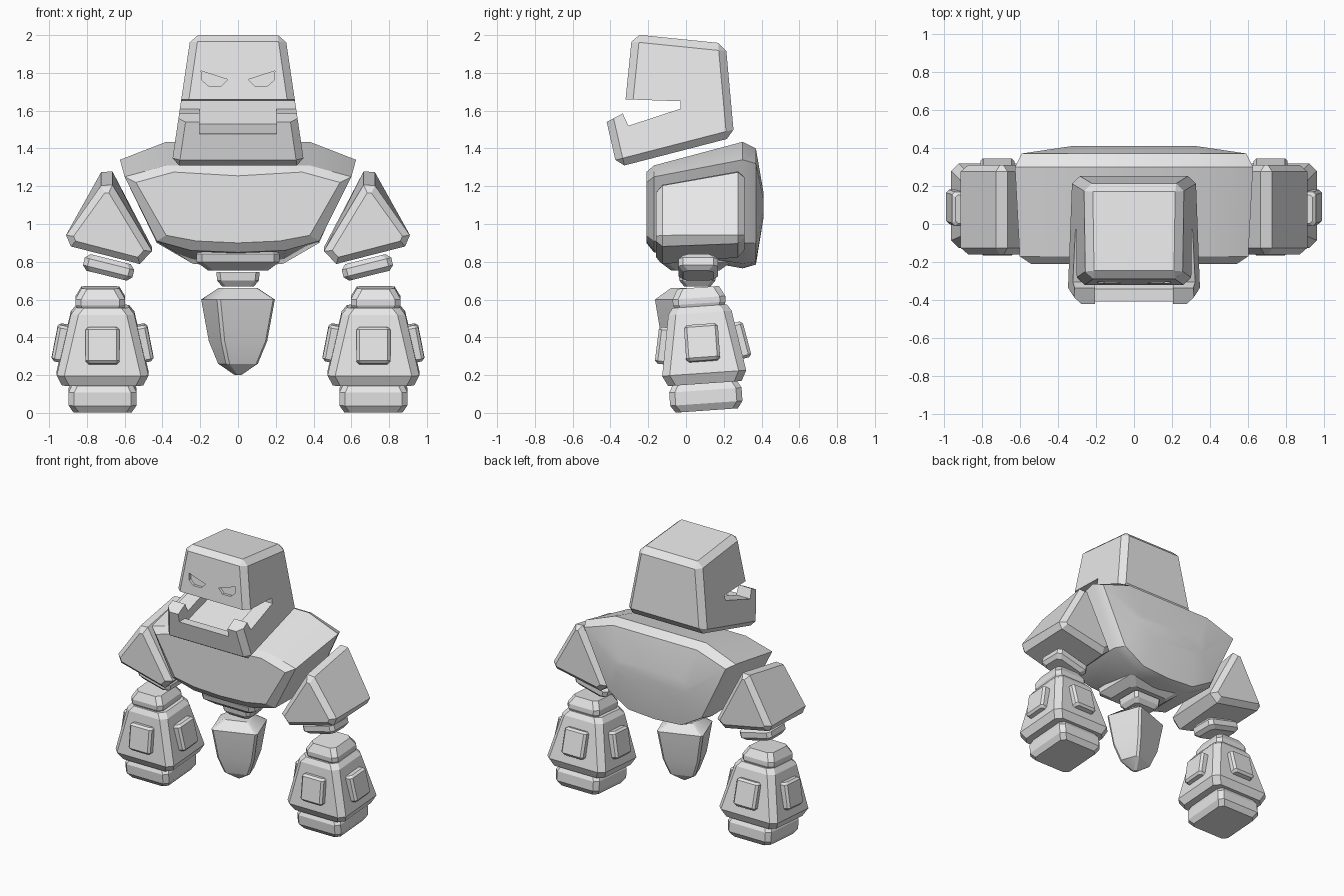
import bpy, bmesh, math
from mathutils import Matrix, Vector

cube = bpy.data.objects.get("Cube")
if cube:
    bpy.data.objects.remove(cube, do_unlink=True)

STONE = (0.8, 0.8, 0.8, 1)
stone = bpy.data.materials.new("grey_stone")
stone.diffuse_color = STONE
stone.use_nodes = True
stone.node_tree.nodes["Principled BSDF"].inputs["Base Color"].default_value = STONE


def finish(name, bm, matrix=Matrix(), smooth=False):
    bm.transform(matrix)
    bmesh.ops.recalc_face_normals(bm, faces=bm.faces)
    mesh = bpy.data.meshes.new(name)
    bm.to_mesh(mesh)
    bm.free()
    mesh.materials.append(stone)
    ob = bpy.data.objects.new(name, mesh)
    bpy.context.collection.objects.link(ob)
    if smooth:
        bpy.ops.object.select_all(action="DESELECT")
        ob.select_set(True)
        bpy.context.view_layer.objects.active = ob
        bpy.ops.object.shade_smooth_by_angle(angle=math.radians(28))
    return ob


def loft(rings):
    """Join rings of points and close both ends."""
    bm = bmesh.new()
    rows = [[bm.verts.new(p) for p in ring] for ring in rings]
    n = len(rows[0])
    for a, b in zip(rows, rows[1:]):
        for i in range(n):
            bm.faces.new((a[i], a[(i + 1) % n], b[(i + 1) % n], b[i]))
    bm.faces.new(rows[0])
    bm.faces.new(rows[-1])
    return bm


def block(sections, cut=0.03):
    """Stack of chamfered rectangles, each given as (z, half x, half y)."""
    rings = []
    for z, hx, hy in sections:
        c = min(cut, hx * 0.6, hy * 0.6)
        rings.append([(x, y, z) for x, y in (
            (hx, c - hy), (hx, hy - c), (hx - c, hy), (c - hx, hy),
            (-hx, hy - c), (-hx, c - hy), (c - hx, -hy), (hx - c, -hy))])
    return loft(rings)


def slab(hx, hy, hz, c):
    return block([(-hz, hx - c, hy - c), (c - hz, hx, hy),
                  (hz - c, hx, hy), (hz, hx - c, hy - c)], c)


def move(x, y, z):
    return Matrix.Translation((x, y, z))


def turn(degrees, axis):
    return Matrix.Rotation(math.radians(degrees), 4, axis)


def prism(profile, half_width):
    """Side profile (y, z) spread across x."""
    return loft([[(s * half_width(z), y, z) for y, z in profile] for s in (-1, 1)])


def cut(target, cutter):
    cutter.hide_render = True
    mod = target.modifiers.new("cut", "BOOLEAN")
    mod.operation, mod.solver, mod.object = "DIFFERENCE", "EXACT", cutter
    bpy.ops.object.select_all(action="DESELECT")
    target.select_set(True)
    bpy.context.view_layer.objects.active = target
    bpy.ops.object.modifier_apply(modifier=mod.name)
    bpy.data.objects.remove(cutter, do_unlink=True)


# Head: open-mouthed side profile, chamfered round the outside only
outside = [(-.32, 1.66), (-.285, 2.005), (.21, 1.955), (.255, 1.46), (-.365, 1.30), (-.42, 1.54)]
mouth = [(-.335, 1.585), (-.305, 1.52), (-.03, 1.61), (-.03, 1.65)]
bm = prism(outside + mouth, lambda z: .25 + (2 - z) * .148)
corners = [Vector(p) for p in outside[1:5]]
ends = [Vector(p) for p in outside]


def on(vert, points):
    return any((vert.co.yz - p).length < .001 for p in points)


rim = [e for e in bm.edges
       if all(on(v, ends) for v in e.verts) and any(on(v, corners) for v in e.verts)]
bmesh.ops.bevel(bm, geom=rim, offset=.04, segments=1, affect="EDGES", profile=.5)
head = finish("head", bm)

# Hollow of the lower jaw, leaving a post at each front corner
hollow = [(-.6, 1.47), (-.34, 1.48), (-.32, 1.45), (-.031, 1.53), (-.031, 1.64), (-.6, 1.64)]
cut(head, finish("jaw_cutter", prism(hollow, lambda z: .205)))

# Scowling eyes, sunk parallel to the face
eye = [(.055, 1.765), (.195, 1.81), (.19, 1.76), (.155, 1.73), (.09, 1.73)]
for side in (1, -1):
    rings = [[(side * x, d - .285 - (2.005 - z) * .1, z) for x, z in eye] for d in (-.1, .02)]
    cut(head, finish("eye_cutter", loft(rings)))

# Torso: broad cross-sections from chest to back
sections = [
    (-.21, [(0, .90), (.22, .91), (.38, .94), (.54, 1.22), (.34, 1.275), (0, 1.255)]),
    (-.17, [(0, .85), (.25, .86), (.43, .91), (.60, 1.25), (.38, 1.31), (0, 1.31)]),
    (.30, [(0, .765), (.24, .79), (.43, .90), (.625, 1.34), (.38, 1.435), (0, 1.435)]),
    (.37, [(0, .785), (.22, .80), (.39, .90), (.59, 1.32), (.35, 1.40), (0, 1.40)]),
    (.41, [(0, 1.03), (.18, 1.03), (.27, 1.07), (.32, 1.13), (.25, 1.17), (0, 1.17)]),
]
rings = [[(x, y, z) for x, z in half] + [(-x, y, z) for x, z in half[-2:0:-1]]
         for y, half in sections]
finish("torso", loft(rings), smooth=True)

# Waist collar, neck of the waist and the tapering pelvis
finish("waist_collar", block([(.755, .16, .13), (.80, .22, .19), (.84, .22, .20),
                              (.865, .20, .18)]), move(0, .05, 0))
finish("waist_joint", block([(.67, .085, .07), (.70, .11, .095), (.745, .115, .1)], .02),
       move(0, .06, 0))
finish("pelvis", block([(.20, .015, .015), (.26, .09, .075), (.38, .13, .11),
                        (.60, .163, .137), (.66, .09, .075)], .015),
       move(0, .015, 0) @ turn(20, "Z"), smooth=True)

# Arms, built on the left and mirrored to the right
shoulder = [(.665, 1.285), (.725, 1.28), (.91, .94), (.885, .88), (.52, .785), (.455, .855)]
for side, word in ((1, "left_"), (-1, "right_")):
    flip = Matrix.Diagonal((side, 1, 1, 1))

    # Shoulder: wedge whose peak drops and base sinks toward the front
    rings = [[(x, y, z - drop * max(0, z - .95) + lift * max(0, .95 - z)) for x, z in shoulder]
             for y, drop, lift in ((-.16, .25, 0), (.31, 0, .25))]
    bm = loft(rings)
    bmesh.ops.bevel(bm, geom=[e for e in bm.edges if abs(e.verts[0].co.y - e.verts[1].co.y) < .1],
                    offset=.035, segments=1, affect="EDGES", profile=.5)
    finish(word + "shoulder", bm, flip)

    finish(word + "elbow", slab(.135, .105, .045, .025),
           flip @ move(.685, .065, .77) @ turn(-14, "Y"))

    # Forearm stack, leaning slightly
    arm = flip @ move(.717, .09, .3) @ turn(4, "X") @ move(0, 0, -.3)
    finish(word + "wrist", block([(.55, .12, .125), (.58, .132, .14), (.61, .132, .14),
                                  (.665, .10, .11)]), move(side * .012, 0, 0) @ arm)
    finish(word + "forearm", block([(.155, .215, .195), (.21, .243, .223),
                                    (.53, .168, .168), (.565, .14, .145)], .04), arm)
    finish(word + "fist", block([(.012, .155, .165), (.05, .18, .192), (.12, .18, .192),
                                 (.16, .16, .17)]), arm)

    # Raised pads on the four sloping sides
    for k, reach in enumerate((.218, .204, .218, .204)):
        finish(word + "pad_" + ("outer", "back", "inner", "front")[k],
               slab(.036, .09, .098, .015),
               arm @ turn(90 * k, "Z") @ move(reach, 0, .37) @ turn(-11, "Y"))
